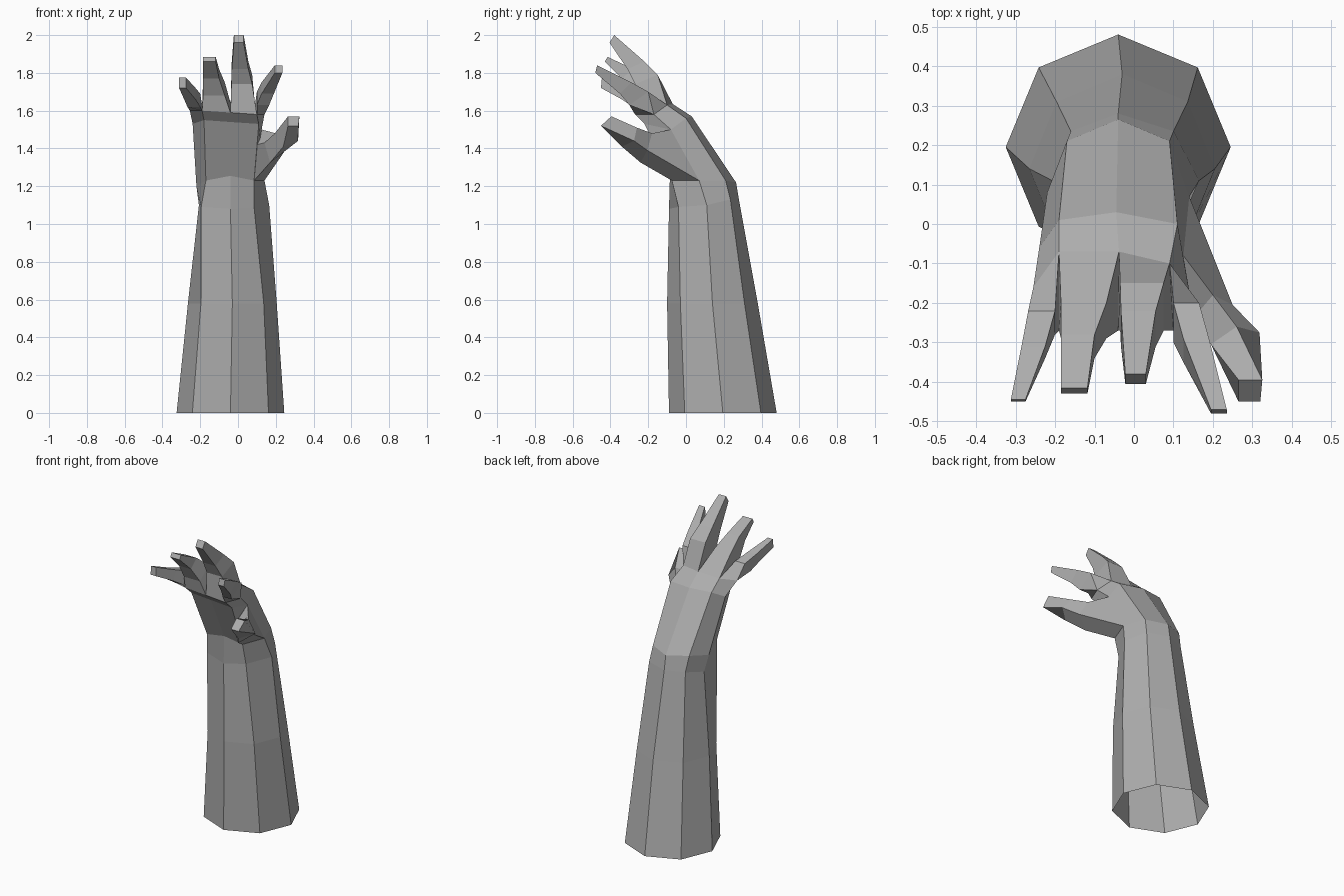
import bpy, bmesh, math

# Mid-grey skin
grey = bpy.data.materials.new("mid_grey")
grey.diffuse_color = (0.42, 0.42, 0.42, 1)


def loft(name, rings, cap_end=True):
    """Skin a chain of equal-length point rings; the start stays open."""
    bm = bmesh.new()
    loops = [[bm.verts.new(p) for p in ring] for ring in rings]
    n = len(rings[0])
    for a, b in zip(loops, loops[1:]):
        for i in range(n):
            j = (i + 1) % n
            bm.faces.new((a[i], a[j], b[j], b[i]))
    if cap_end:
        bm.faces.new(loops[-1])
    bmesh.ops.remove_doubles(bm, verts=bm.verts, dist=0.0005)
    bmesh.ops.recalc_face_normals(bm, faces=bm.faces)
    mesh = bpy.data.meshes.new(name)
    bm.to_mesh(mesh)
    bm.free()
    mesh.materials.append(grey)
    obj = bpy.data.objects.new(name, mesh)
    bpy.context.collection.objects.link(obj)
    return obj


def octagon(cx, half_w, y_front, y_back, z):
    """Eight points, starting at the back and running towards +x."""
    angles = [i * math.pi / 4 for i in range(8)]
    return [(cx + half_w * math.sin(a),
             y_front + (y_back - y_front) * (1 + math.cos(a)) / 2, z) for a in angles]


# Forearm: tapering eight-sided tube, open at the bottom
narrow = [(-0.04, 0.28, 1.13), (0.1, 0.235, 1.13), (0.165, 0.11, 1.1), (0.085, -0.04, 1.09),
          (-0.04, -0.09, 1.08), (-0.195, -0.04, 1.09), (-0.207, 0.11, 1.1), (-0.16, 0.235, 1.13)]
wrist = [(-0.04, 0.265, 1.22), (0.09, 0.21, 1.23), (0.14, 0.07, 1.23), (0.085, -0.075, 1.23),
         (-0.04, -0.085, 1.255), (-0.17, -0.075, 1.23), (-0.22, 0.08, 1.2), (-0.17, 0.21, 1.23)]
loft("forearm", [octagon(-0.04, 0.285, -0.09, 0.48, 0),
                 octagon(-0.03, 0.235, -0.10, 0.38, 0.58),
                 narrow, wrist], cap_end=False)

# Palm: leans forward from the wrist to the knuckles
knuckles = [(-0.045, 0.03, 1.57), (0.11, 0.0, 1.56), (0.125, -0.08, 1.5), (0.11, -0.22, 1.53),
            (-0.04, -0.22, 1.54), (-0.18, -0.22, 1.55), (-0.24, -0.06, 1.53), (-0.19, 0.01, 1.57)]
finger_line = [(-0.038, -0.07, 1.635), (0.09, -0.1, 1.63), (0.14, -0.17, 1.58), (0.1, -0.27, 1.58),
               (-0.04, -0.27, 1.59), (-0.19, -0.27, 1.6), (-0.255, -0.16, 1.6), (-0.19, -0.07, 1.63)]
loft("palm", [wrist, knuckles, finger_line])


def finger(name, base, sections):
    """Grow from four finger-line points through sections of
    left x, right x, back y, back z, palm-side y, palm-side z."""
    rings = [[finger_line[i] for i in base]]
    rings += [[(xl, yb, zb), (xr, yb, zb), (xr, yf, zf), (xl, yf, zf)]
              for xl, xr, yb, zb, yf, zf in sections]
    loft(name, rings)


# Four fingers
finger("middle_finger", (0, 1, 3, 4), [(-0.035, 0.075, -0.15, 1.79, -0.27, 1.74),
                                       (-0.033, 0.055, -0.22, 1.86, -0.31, 1.82),
                                       (-0.022, 0.03, -0.38, 2.0, -0.405, 1.96)])
finger("ring_finger", (7, 0, 4, 5), [(-0.185, -0.07, -0.2, 1.75, -0.29, 1.68),
                                     (-0.185, -0.1, -0.28, 1.82, -0.34, 1.77),
                                     (-0.185, -0.118, -0.415, 1.885, -0.43, 1.86)])
finger("little_finger", (6, 7, 5, 6), [(-0.268, -0.2, -0.22, 1.69, -0.28, 1.62),
                                       (-0.285, -0.225, -0.31, 1.72, -0.34, 1.66),
                                       (-0.312, -0.275, -0.445, 1.775, -0.45, 1.72)])
finger("index_finger", (1, 2, 2, 3), [(0.1, 0.165, -0.2, 1.7, -0.3, 1.63),
                                      (0.125, 0.19, -0.29, 1.75, -0.35, 1.69),
                                      (0.195, 0.235, -0.47, 1.84, -0.48, 1.8)])

# Thumb: grows out of the side of the palm above the wrist
loft("thumb", [
    [(0.085, -0.075, 1.23), (0.14, 0.07, 1.23), (0.125, -0.08, 1.5), (0.1, -0.16, 1.42)],
    [(0.17, -0.24, 1.325), (0.25, -0.205, 1.39), (0.2, -0.18, 1.48), (0.14, -0.25, 1.43)],
    [(0.24, -0.34, 1.41), (0.318, -0.275, 1.44), (0.26, -0.26, 1.51), (0.195, -0.305, 1.48)],
    [(0.265, -0.45, 1.52), (0.32, -0.45, 1.52), (0.325, -0.395, 1.57), (0.265, -0.395, 1.57)]])
